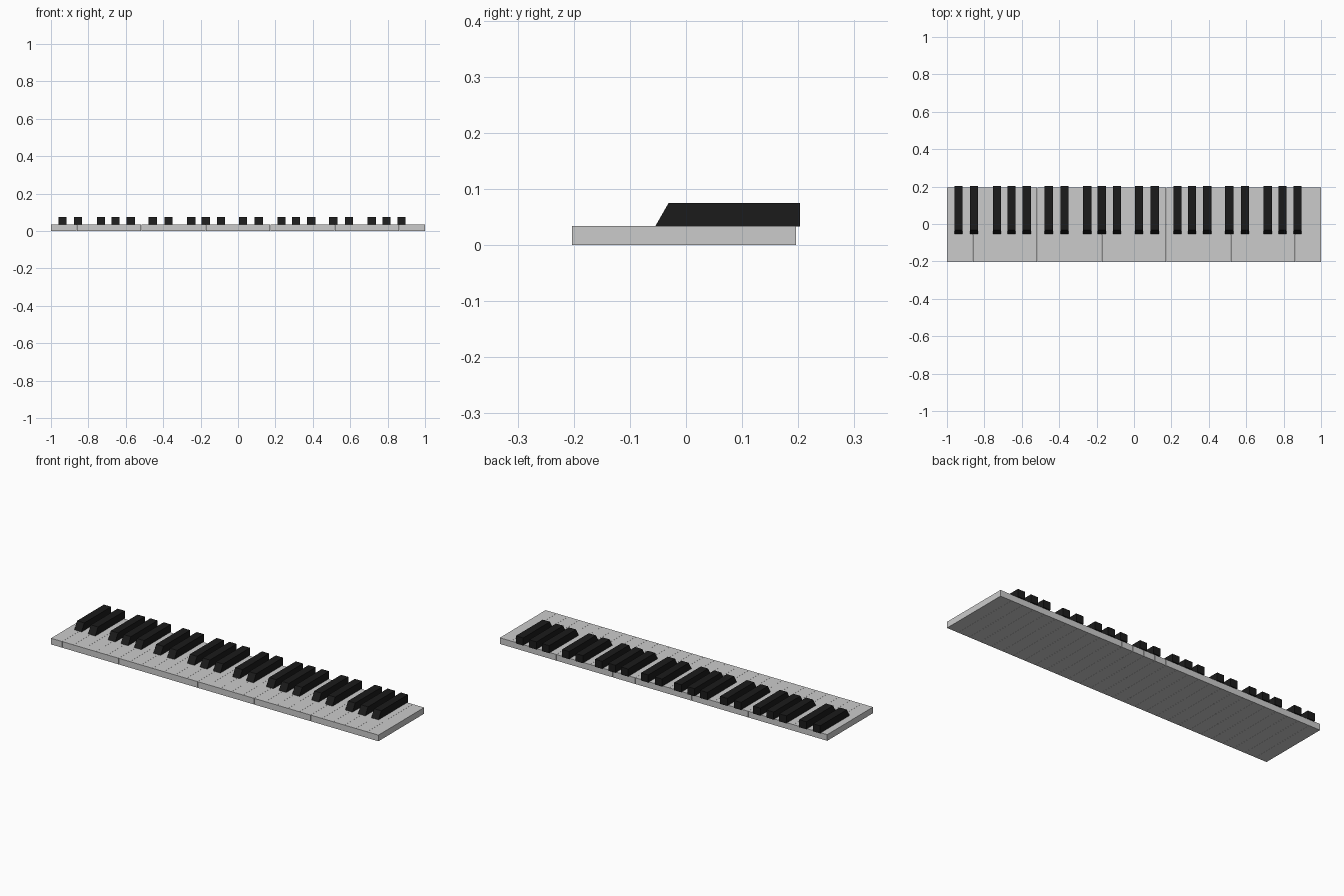
import bpy, bmesh

if "Cube" in bpy.data.objects:
    bpy.data.objects.remove(bpy.data.objects["Cube"])

N_WHITE = 29
PITCH = 2.0 / N_WHITE
OCTAVE = 7 * PITCH
GAP = 0.0006

black = bpy.data.materials.new("black_key_finish")
black.diffuse_color = (0.011, 0.011, 0.011, 1)
black.use_nodes = True
black.node_tree.nodes["Principled BSDF"].inputs["Base Color"].default_value = black.diffuse_color


def extruded_profile(name, profile, width):
    """Mesh from a (y, z) side profile, extruded along x and centred on x = 0."""
    bm = bmesh.new()
    face = bm.faces.new([bm.verts.new((-width / 2, y, z)) for y, z in profile])
    res = bmesh.ops.extrude_face_region(bm, geom=[face])
    moved = [v for v in res["geom"] if isinstance(v, bmesh.types.BMVert)]
    bmesh.ops.translate(bm, verts=moved, vec=(width, 0, 0))
    bmesh.ops.recalc_face_normals(bm, faces=bm.faces)
    mesh = bpy.data.meshes.new(name)
    bm.to_mesh(mesh)
    bm.free()
    return mesh


def place(name, mesh, x):
    ob = bpy.data.objects.new(name, mesh)
    ob.location.x = x
    bpy.context.collection.objects.link(ob)


# White keys: plain slabs side by side, four octaves plus one
white_mesh = extruded_profile(
    "white_key", [(-0.203, 0), (0.196, 0), (0.196, 0.034), (-0.203, 0.034)], PITCH - GAP)
for i in range(N_WHITE):
    place(f"white_key_{i + 1}", white_mesh, -1 + (i + 0.5) * PITCH)

# Black keys: bars with a sloped front, in groups of two and three
black_mesh = extruded_profile(
    "black_key", [(-0.055, 0.033), (0.203, 0.033), (0.203, 0.075), (-0.031, 0.075)], 0.044)
black_mesh.materials.append(black)
for octave in range(4):
    for i, dx in enumerate((0.061, 0.145, 0.267, 0.345, 0.426)):
        place(f"black_key_{octave * 5 + i + 1}", black_mesh, -1 + octave * OCTAVE + dx)
